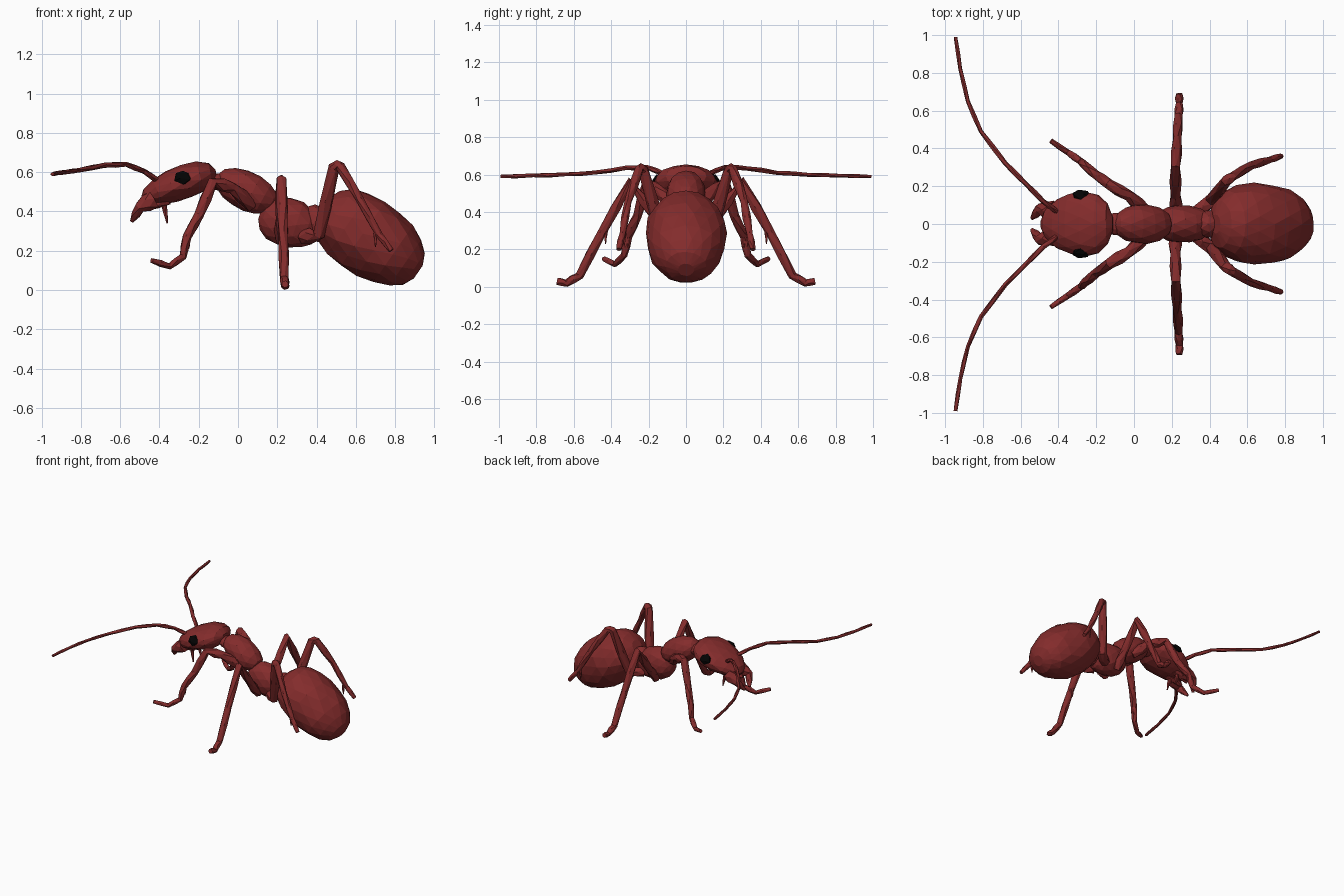
import bpy, bmesh, math, random
from mathutils import Vector

random.seed(4)
if "Cube" in bpy.data.objects:
    bpy.data.objects.remove(bpy.data.objects["Cube"])


def material(name, color):
    mat = bpy.data.materials.new(name)
    mat.use_nodes = True
    mat.diffuse_color = color
    mat.node_tree.nodes["Principled BSDF"].inputs["Base Color"].default_value = color
    return mat


shell = material("dark red shell", (.23, .025, .025, 1))
black = material("black eye", (.001, .001, .001, 1))


def finish(name, bm, mat):
    bmesh.ops.recalc_face_normals(bm, faces=bm.faces)
    mesh = bpy.data.meshes.new(name)
    bm.to_mesh(mesh)
    bm.free()
    mesh.materials.append(mat)
    ob = bpy.data.objects.new(name, mesh)
    bpy.context.collection.objects.link(ob)
    return ob


def loft(name, centres, sizes, sides, jitter):
    """Skin slightly irregular elliptical rings with staggered triangles."""
    bm = bmesh.new()
    rings = []
    side = Vector((0, 1, 0))
    last = len(centres) - 1
    for i, (centre, (width, height)) in enumerate(zip(centres, sizes)):
        tangent = (centres[min(i + 1, last)] - centres[max(i - 1, 0)]).normalized()
        side = (side - tangent * side.dot(tangent)).normalized()
        up = tangent.cross(side)
        ring = []
        for k in range(sides):
            angle = math.tau * (k + (i % 2) / 2) / sides
            grow = 1 + random.uniform(-jitter, jitter)
            offset = side * math.cos(angle) * width + up * math.sin(angle) * height
            ring.append(bm.verts.new(centre + offset * grow))
        rings.append(ring)
    for i, (a, b) in enumerate(zip(rings, rings[1:])):
        for k in range(sides):
            n = (k + 1) % sides
            if i % 2 == 0:
                bm.faces.new((a[k], a[n], b[k]))
                bm.faces.new((a[n], b[n], b[k]))
            else:
                bm.faces.new((a[k], b[n], b[k]))
                bm.faces.new((a[k], a[n], b[n]))
    bm.faces.new(rings[0])
    bm.faces.new(rings[-1])
    return finish(name, bm, shell)


def egg(name, start, end, width, height, taper=0, arch=0, blunt=1, sides=12, rings=8):
    """Body segment between two (x, z) tips; positive taper fattens the start,
    blunt below one squares off the ends."""
    start, end = (Vector((x, 0, z)) for x, z in (start, end))
    centres, sizes = [], []
    for i in range(rings):
        angle = math.pi * (i + .4) / (rings - .2)
        swell = math.sin(angle)
        middle = start.lerp(end, (1 - math.cos(angle)) / 2)
        centres.append(middle + Vector((0, 0, arch * swell)))
        swell = swell ** blunt * (1 + taper * math.cos(angle))
        sizes.append((width * swell, height * swell))
    loft(name, centres, sizes, sides, jitter=.03)


def limb_pair(name, joints, thick, thin, muscle=1.15, sides=6):
    """Mirrored tapering limbs, each stretch between joints swelling mid-way."""
    for label, mirror in (("left", -1), ("right", 1)):
        points = [Vector((x, y * mirror, z)) for x, y, z in joints]
        centres = [points[0]]
        for a, b in zip(points, points[1:]):
            centres += [a.lerp(b, .5), b]
        sizes = []
        for i in range(len(centres)):
            radius = thick + (thin - thick) * i / (len(centres) - 1)
            if i % 2:
                radius *= muscle
            sizes.append((radius, radius))
        loft(f"{name}_{label}", centres, sizes, sides, jitter=.08)


# Body segments from head to tail
egg("head", (-.49, .45), (-.11, .59), .17, .088, taper=-.15, arch=.022, blunt=.9, sides=14)
egg("neck", (-.18, .57), (.02, .52), .06, .045, rings=6)
egg("front_thorax", (-.11, .57), (.19, .42), .105, .1, taper=-.05, arch=.012, blunt=.9)
egg("rear_thorax", (.11, .39), (.42, .29), .1, .125, taper=.1, blunt=.85)
egg("waist_node", (.33, .32), (.47, .36), .075, .1, sides=10, rings=6)
egg("abdomen", (.43, .43), (.92, .09), .217, .198, taper=.07, blunt=.75, sides=16, rings=10)

# Jaws and mouth feelers
limb_pair("jaw", [(-.43, .07, .46), (-.5, .08, .42), (-.54, .03, .35)], .05, .01)
limb_pair("lower_jaw", [(-.36, .04, .47), (-.48, .03, .41)], .04, .01)
limb_pair("mouth_feeler", [(-.38, .04, .45), (-.36, .05, .34)], .016, .004, sides=5)

# Antennae, elbowed and sweeping outward
limb_pair("antenna", [(-.4, .06, .55), (-.48, .12, .605), (-.57, .21, .64),
                      (-.68, .32, .635), (-.81, .49, .61), (-.88, .65, .6),
                      (-.92, .82, .595), (-.945, .99, .59)], .014, .01, sides=5)

# Legs from hip over the knee to the foot
limb_pair("front_leg", [(.07, .06, .43), (-.03, .15, .52), (-.13, .21, .55),
                        (-.2, .26, .38), (-.26, .31, .27), (-.28, .33, .17),
                        (-.35, .38, .12), (-.44, .44, .15)], .034, .013)
limb_pair("middle_leg", [(.22, .06, .25), (.22, .15, .36), (.22, .3, .56),
                         (.23, .45, .29), (.235, .57, .06), (.24, .64, .02),
                         (.24, .69, .03)], .031, .018)
limb_pair("hind_leg", [(.33, .06, .27), (.41, .13, .28), (.49, .23, .63),
                       (.52, .25, .63), (.62, .31, .46), (.72, .34, .28),
                       (.78, .36, .2)], .035, .014)

# Small spurs at the ends of the shins
for name, x, y, z in (("front", -.25, .31, .28), ("middle", .23, .43, .3),
                      ("hind", .7, .33, .29)):
    limb_pair(f"{name}_spur", [(x, y, z), (x, y, z - .07)], .013, .003, sides=4)

# Eyes: flattened faceted domes tilted onto the cheeks
for label, mirror in (("left", -1), ("right", 1)):
    bm = bmesh.new()
    bmesh.ops.create_icosphere(bm, subdivisions=1, radius=.05)
    bmesh.ops.scale(bm, vec=(1, .5, .85), verts=bm.verts)
    eye = finish(f"eye_{label}", bm, black)
    eye.location = (-.28, mirror * .153, .572)
    eye.rotation_euler.x = mirror * math.radians(35)
